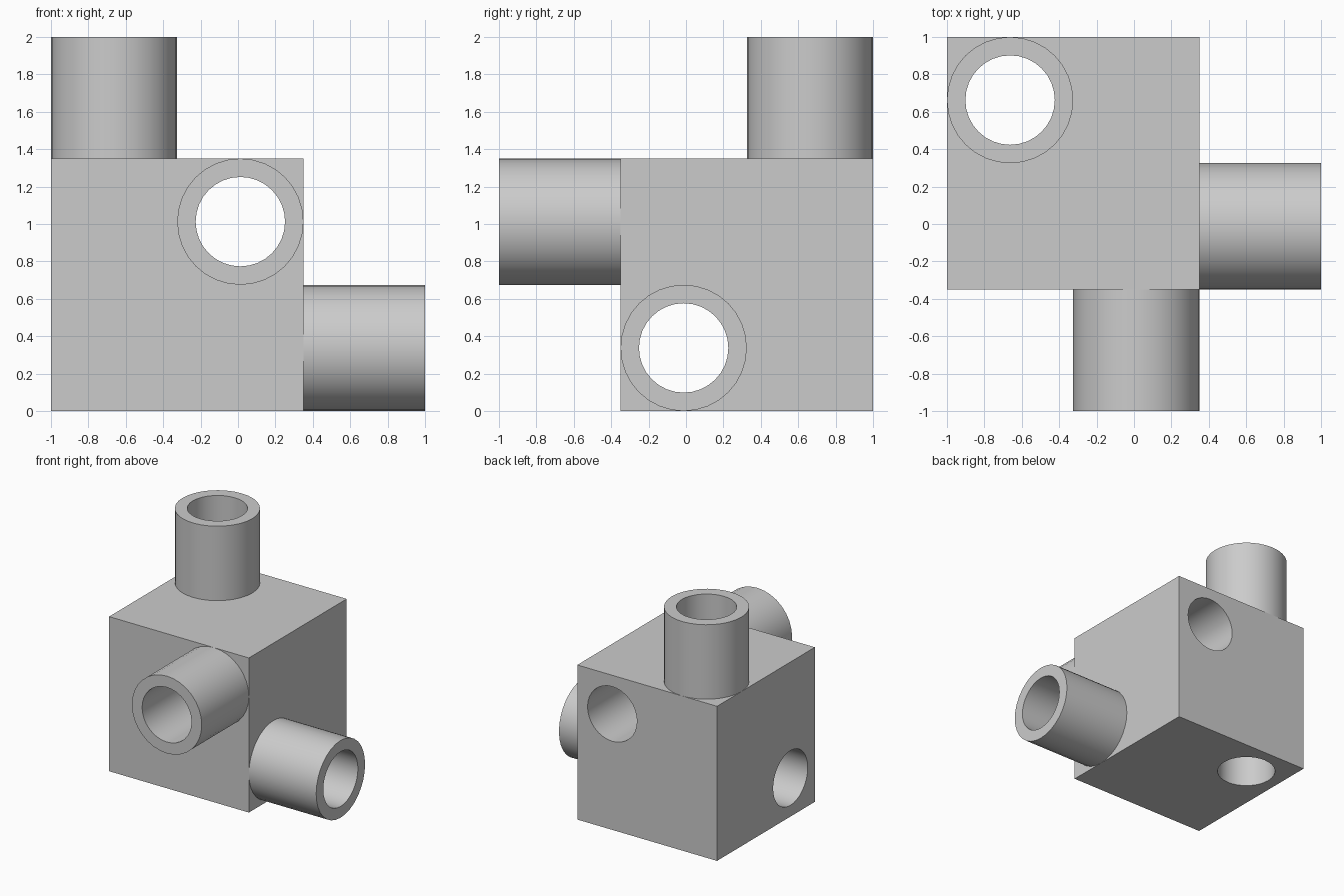
import bpy
import bmesh
import math
from mathutils import Matrix, Vector

if "Cube" in bpy.data.objects:
    bpy.data.objects.remove(bpy.data.objects["Cube"], do_unlink=True)

SIDE = 1.35          # block edge
OUTER = SIDE / 4     # tube outer radius
BORE = 0.239         # hole radius
LENGTH = 2 - SIDE    # tube length
SEGMENTS = 32

grey = bpy.data.materials.new("plain_grey")
grey.use_nodes = True
colour = (0.6, 0.6, 0.6, 1)
grey.diffuse_color = colour
grey.node_tree.nodes["Principled BSDF"].inputs["Base Color"].default_value = colour


def make_object(name, bm):
    bmesh.ops.recalc_face_normals(bm, faces=bm.faces)
    mesh = bpy.data.meshes.new(name)
    bm.to_mesh(mesh)
    bm.free()
    mesh.materials.append(grey)
    obj = bpy.data.objects.new(name, mesh)
    bpy.context.collection.objects.link(obj)
    return obj


def activate(obj):
    bpy.ops.object.select_all(action='DESELECT')
    obj.select_set(True)
    bpy.context.view_layer.objects.active = obj


def smooth(obj):
    activate(obj)
    bpy.ops.object.shade_smooth_by_angle(angle=math.radians(30))


def tube(name, matrix):
    # Outer wall, rim and bore wall, open where it meets the block
    bm = bmesh.new()
    rings = []
    for radius, height in ((OUTER, 0), (OUTER, LENGTH), (BORE, LENGTH), (BORE, 0)):
        rings.append(bmesh.ops.create_circle(
            bm, segments=SEGMENTS, radius=radius,
            matrix=matrix @ Matrix.Translation((0, 0, height)))["verts"])
    for a, b in zip(rings, rings[1:]):
        for i in range(SEGMENTS):
            j = (i + 1) % SEGMENTS
            bm.faces.new((a[i], a[j], b[j], b[i]))
    smooth(make_object(name, bm))


def cutter(matrix):
    bm = bmesh.new()
    bmesh.ops.create_cone(bm, cap_ends=True, segments=SEGMENTS, radius1=BORE,
                          radius2=BORE, depth=4, matrix=matrix)
    obj = make_object("bore_cutter", bm)
    obj.hide_render = True
    return obj


# Block in the right, back, lower corner of the overall cube
bm = bmesh.new()
centre = Vector((SIDE / 2 - 1, 1 - SIDE / 2, SIDE / 2))
bmesh.ops.create_cube(bm, size=SIDE, matrix=Matrix.Translation(centre))
block = make_object("block", bm)

# One tube per axis, each with a bore right through the block
near = SIDE - 1                # block faces at +x and -y
mid = near - OUTER
placements = (
    ("top_tube", (OUTER - 1, 1 - OUTER, SIDE), Matrix()),
    ("front_tube", (mid, -near, SIDE - OUTER), Matrix.Rotation(math.pi / 2, 4, 'X')),
    ("left_tube", (near, -mid, OUTER), Matrix.Rotation(math.pi / 2, 4, 'Y')),
)
for name, base, turn in placements:
    matrix = Matrix.Translation(base) @ turn
    tube(name, matrix)
    tool = cutter(matrix)
    activate(block)
    cut = block.modifiers.new("bore", 'BOOLEAN')
    cut.operation = 'DIFFERENCE'
    cut.solver = 'EXACT'
    cut.object = tool
    bpy.ops.object.modifier_apply(modifier=cut.name)
    bpy.data.objects.remove(tool, do_unlink=True)
smooth(block)
